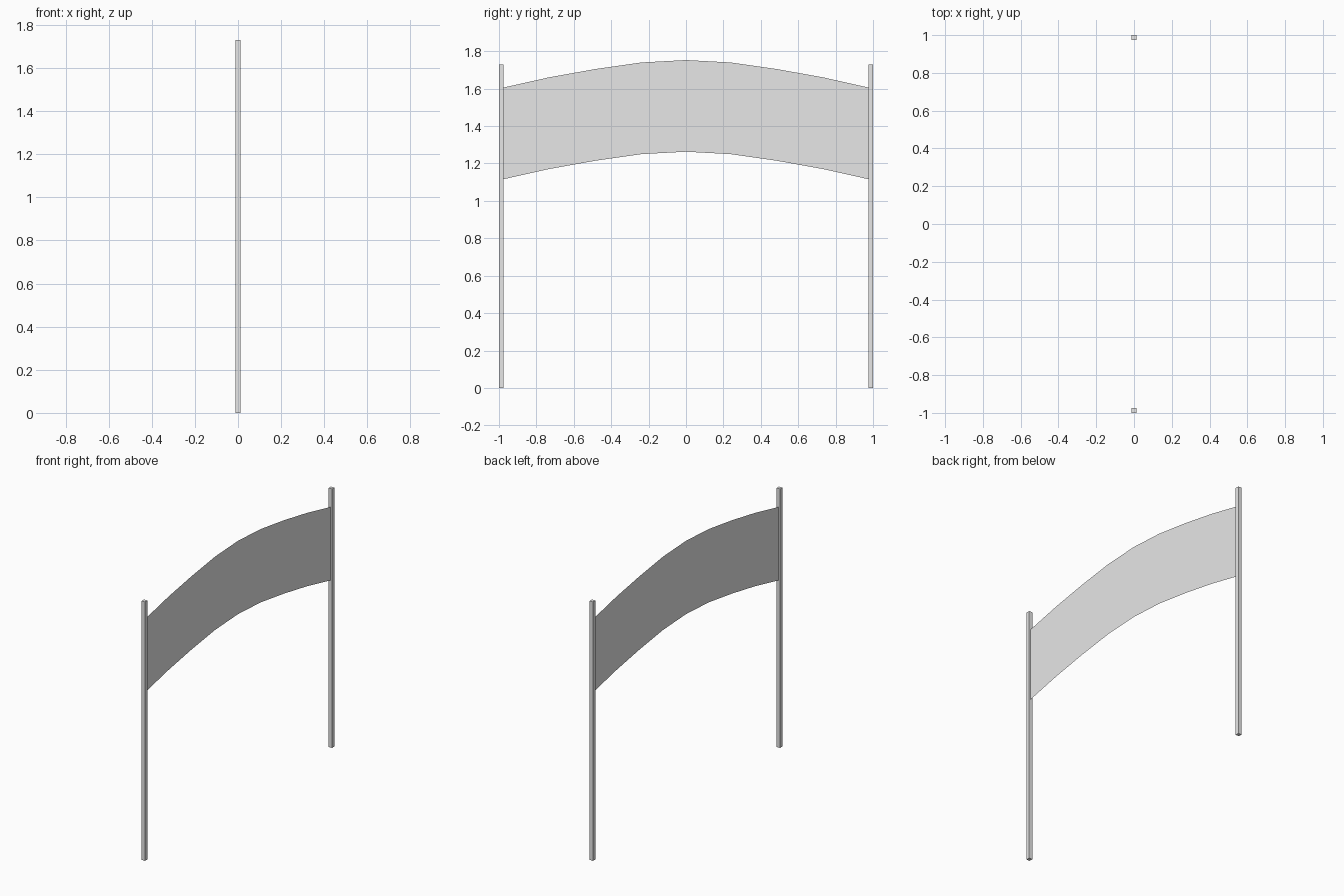
import bpy
import bmesh

cube = bpy.data.objects.get("Cube")
if cube:
    bpy.data.objects.remove(cube, do_unlink=True)

grey = bpy.data.materials.new("light_grey")
grey.use_nodes = True
colour = (0.8, 0.8, 0.8, 1)
grey.diffuse_color = colour
grey.node_tree.nodes["Principled BSDF"].inputs["Base Color"].default_value = colour

POLE_WIDTH, POLE_HEIGHT = 0.025, 1.73
BANNER_HEIGHT = 0.49


def add_object(name, bm):
    mesh = bpy.data.meshes.new(name)
    bm.to_mesh(mesh)
    bm.free()
    mesh.materials.append(grey)
    obj = bpy.data.objects.new(name, mesh)
    bpy.context.collection.objects.link(obj)
    return obj


# Square upright poles at each end
for name, side in (("front_pole", -1), ("back_pole", 1)):
    bm = bmesh.new()
    bmesh.ops.create_cube(bm, size=1)
    bmesh.ops.scale(bm, vec=(POLE_WIDTH, POLE_WIDTH, POLE_HEIGHT), verts=bm.verts)
    pole = add_object(name, bm)
    pole.location = (0, side * (1 - POLE_WIDTH / 2), POLE_HEIGHT / 2)

# Arched cloth banner: a single sheet strung between the poles
half_profile = [(0.98, 1.605), (0.735, 1.66), (0.49, 1.704), (0.24, 1.74)]
profile = [(-y, z) for y, z in half_profile] + [(0, 1.753)] + half_profile[::-1]
bm = bmesh.new()
columns = [(bm.verts.new((0, y, z - BANNER_HEIGHT)), bm.verts.new((0, y, z)))
           for y, z in profile]
for (low_a, top_a), (low_b, top_b) in zip(columns, columns[1:]):
    bm.faces.new((low_a, low_b, top_b, top_a))
add_object("banner", bm)
